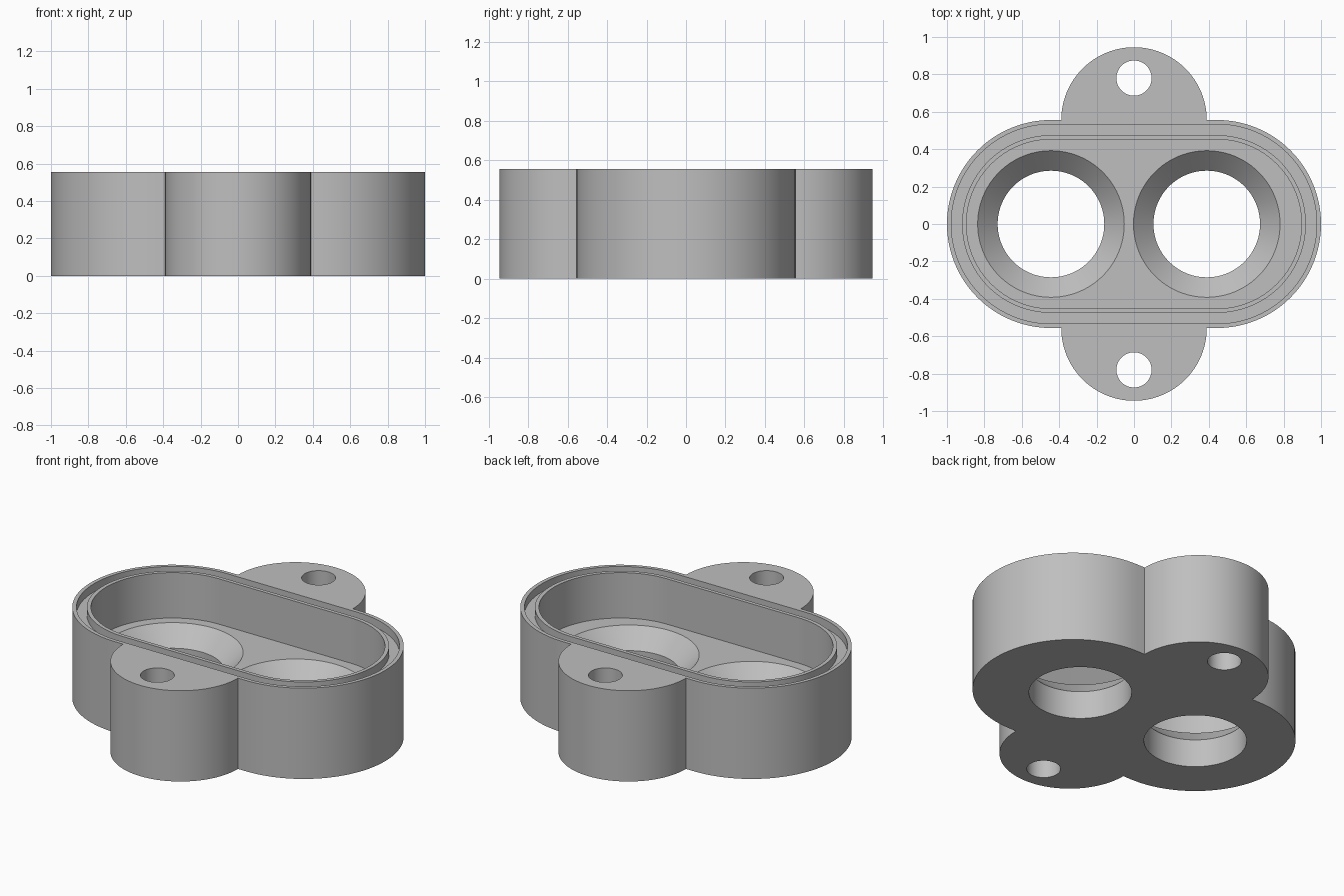
import bpy, bmesh, math

if "Cube" in bpy.data.objects:
    bpy.data.objects.remove(bpy.data.objects["Cube"])

HEIGHT = 0.556      # overall thickness
FLOOR = 0.278       # bottom of the recess
CX = 0.444          # half spacing of the rounded ends
SEG = 48            # segments per half circle

grey = bpy.data.materials.new("plain grey")
grey.diffuse_color = (0.52, 0.52, 0.52, 1)
grey.use_nodes = True
grey.node_tree.nodes["Principled BSDF"].inputs["Base Color"].default_value = grey.diffuse_color


def arc(cx, cy, r, start, end, n=SEG):
    pts = []
    for i in range(n + 1):
        a = math.radians(start + (end - start) * i / n)
        pts.append((cx + r * math.cos(a), cy + r * math.sin(a)))
    return pts


def circle(cx, cy, r):
    return arc(cx, cy, r, 0, 360, 2 * SEG)[:-1]


def stadium(r):
    return arc(CX, 0, r, -90, 90) + arc(-CX, 0, r, 90, 270)


def loft(name, sections, cyclic=False):
    """Join outlines [(points, z), ...] into a solid, capped or closed as a ring."""
    bm = bmesh.new()
    loops = [[bm.verts.new((x, y, z)) for x, y in pts] for pts, z in sections]
    pairs = list(zip(loops, loops[1:]))
    if cyclic:
        pairs.append((loops[-1], loops[0]))
    else:
        bm.faces.new(loops[0])
        bm.faces.new(loops[-1])
    for a, b in pairs:
        n = len(a)
        for i in range(n):
            j = (i + 1) % n
            bm.faces.new((a[i], a[j], b[j], b[i]))
    bmesh.ops.recalc_face_normals(bm, faces=bm.faces)
    mesh = bpy.data.meshes.new(name)
    bm.to_mesh(mesh)
    bm.free()
    mesh.materials.append(grey)
    obj = bpy.data.objects.new(name, mesh)
    bpy.context.collection.objects.link(obj)
    return obj


# Housing: rounded block with a mounting ear at front and back
R, EAR = 0.556, 0.389
outline = (arc(CX, 0, R, -90, 90) + arc(0, R, EAR, 0, 180)
           + arc(-CX, 0, R, 90, 270) + arc(0, -R, EAR, 180, 360))
housing = loft("housing", [(outline, 0), (outline, HEIGHT)])

TOP = HEIGHT + 0.1
cutters = []

# Recess in the top
cutters.append(loft("recess_cutter", [(stadium(0.452), FLOOR), (stadium(0.452), TOP)]))

# Seal groove around the recess
g_in, g_out, g_z = stadium(0.475), stadium(0.533), HEIGHT - 0.05
cutters.append(loft("groove_cutter",
                    [(g_in, g_z), (g_out, g_z), (g_out, TOP), (g_in, TOP)], cyclic=True))

# Two countersunk bores through the floor
for x in (-CX, 0.389):
    small, large = circle(x, 0, 0.285), circle(x, 0, 0.392)
    cutters.append(loft("bore_cutter", [(small, -0.1), (small, FLOOR - 0.107),
                                        (large, FLOOR), (large, FLOOR + 0.08)]))

# Screw holes in the ears
for y in (-0.78, 0.78):
    hole = circle(0, y, 0.094)
    cutters.append(loft("screw_hole_cutter", [(hole, -0.1), (hole, TOP)]))

# Cut everything out of the housing
bpy.context.view_layer.objects.active = housing
housing.select_set(True)
for c in cutters:
    mod = housing.modifiers.new("cut", 'BOOLEAN')
    mod.operation, mod.solver, mod.object = 'DIFFERENCE', 'EXACT', c
    bpy.ops.object.modifier_apply(modifier=mod.name)
for c in cutters:
    bpy.data.objects.remove(c, do_unlink=True)

bpy.ops.object.shade_smooth_by_angle(angle=math.radians(30))
